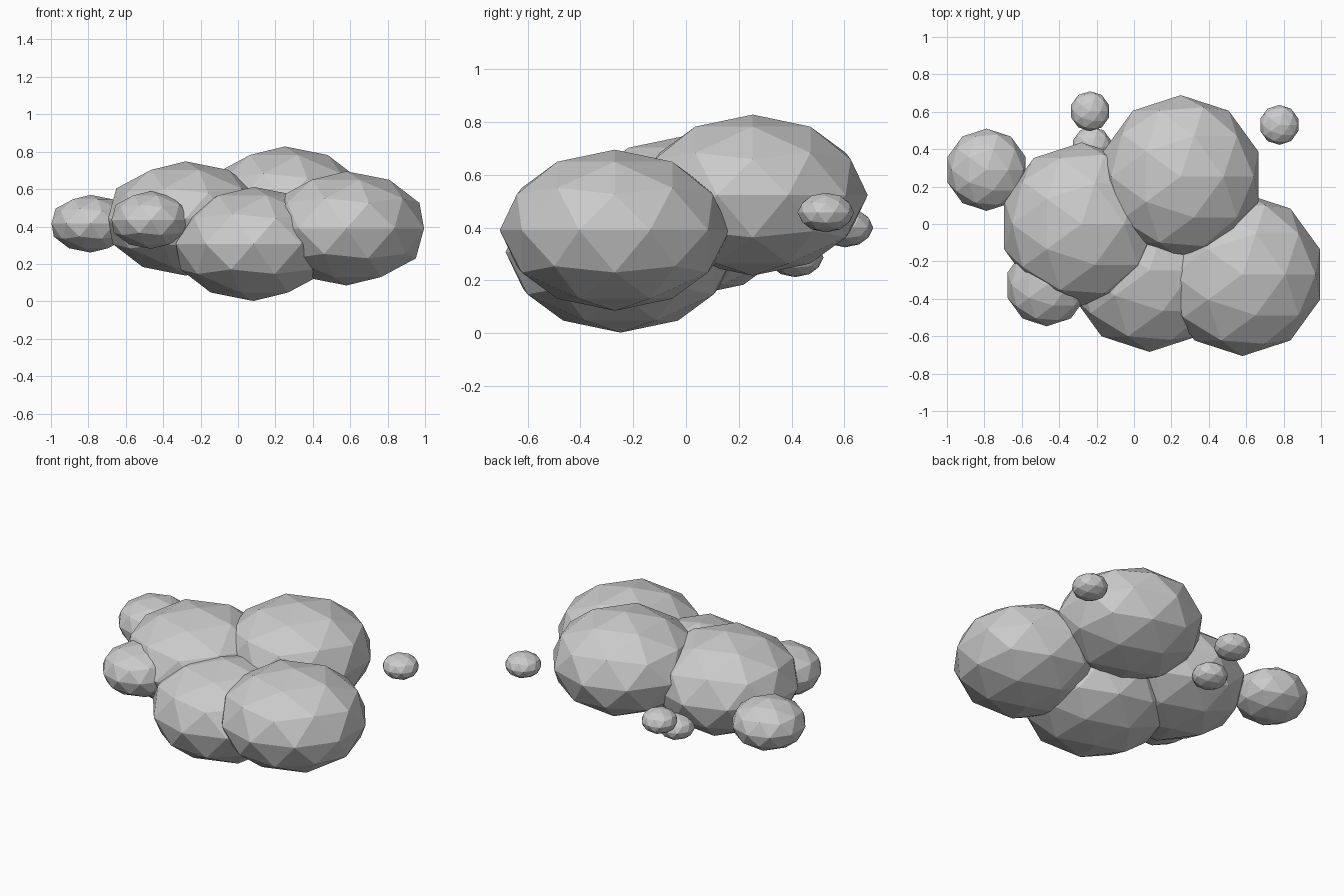
import bpy

if "Cube" in bpy.data.objects:
    bpy.data.objects.remove(bpy.data.objects["Cube"])

FLATTEN = 0.7  # every puff is squashed vertically


def puff(name, x, y, z, radius):
    """Low-poly flat-shaded cloud puff."""
    bpy.ops.mesh.primitive_ico_sphere_add(subdivisions=2, radius=radius, location=(x, y, z))
    obj = bpy.context.object
    obj.name = name
    obj.scale.z = FLATTEN
    bpy.ops.object.transform_apply(location=False, rotation=False, scale=True)
    return obj


# Large puffs forming the cloud body
LARGE = 0.436
for name, x, y, z in [
    ("large_puff_right", 0.58, -0.27, 0.39),
    ("large_puff_back", 0.25, 0.253, 0.523),
    ("large_puff_left", -0.28, 0.0, 0.443),
    ("large_puff_front", 0.083, -0.248, 0.307),
]:
    puff(name, x, y, z, LARGE)

# Medium puffs on the left side
MEDIUM = 0.22
puff("medium_puff_back_left", -0.788, 0.29, 0.415, MEDIUM)
puff("medium_puff_front_left", -0.467, -0.327, 0.435, MEDIUM)

# Small puffs trailing behind
SMALL = 0.107
puff("small_puff_back", -0.235, 0.603, 0.40, SMALL)
puff("small_puff_low", -0.225, 0.414, 0.287, SMALL)
puff("small_puff_right", 0.777, 0.53, 0.457, SMALL)
